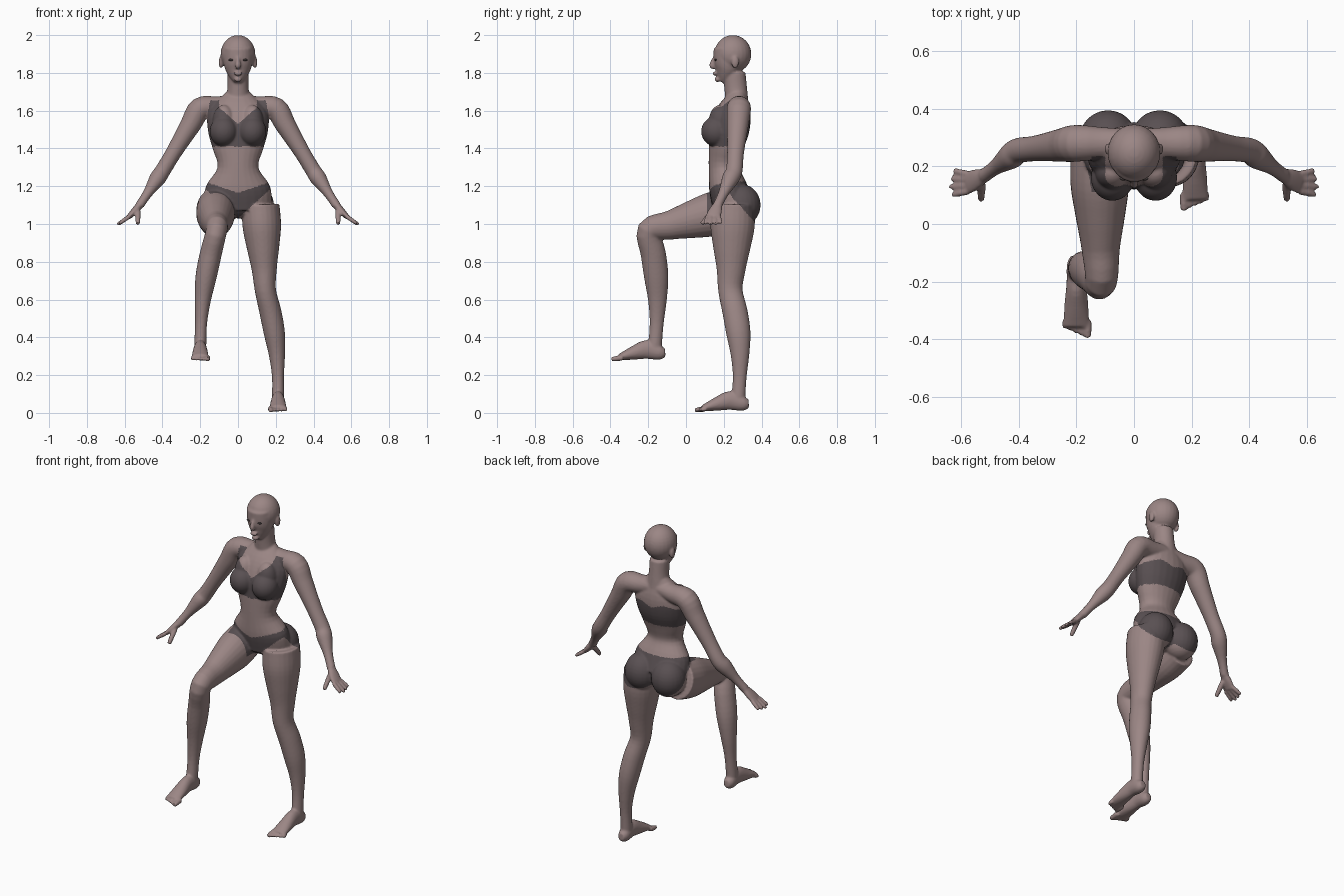
import bpy, bmesh, math
from mathutils import Vector, Matrix

cube = bpy.data.objects.get("Cube")
if cube:
    bpy.data.objects.remove(cube, do_unlink=True)

SIDEWAYS, FORE_AFT = Vector((1, 0, 0)), Vector((0, 1, 0))
LEFT, RIGHT = 1, -1


def make_material(name, rgb):
    material = bpy.data.materials.new(name)
    material.use_nodes = True
    material.diffuse_color = (*rgb, 1)
    shader = material.node_tree.nodes["Principled BSDF"]
    shader.inputs["Base Color"].default_value = (*rgb, 1)
    return material


def smooth_rows(rows, steps=4):
    """Catmull-Rom interpolation of a list of vectors."""
    rows = [2 * rows[0] - rows[1]] + rows + [2 * rows[-1] - rows[-2]]
    result = []
    for a, b, c, d in zip(rows, rows[1:], rows[2:], rows[3:]):
        for step in range(steps):
            t = step / steps
            result.append(b + (c - a) * t / 2 + (2 * a - 5 * b + 4 * c - d) * t * t / 2
                          + (3 * b - a - 3 * c + d) * t ** 3 / 2)
    return result + [rows[-2]]


def tube(bm, points, widths, depths, axis=SIDEWAYS, sides=24):
    """Closed tube of ellipses along a path; widths are measured along the axis."""
    rows = smooth_rows([Vector((*p, w, d)) for p, w, d in zip(points, widths, depths)])
    centres = [Vector(row[:3]) for row in rows]
    rings = []
    for i, row in enumerate(rows):
        before, after = centres[max(i - 1, 0)], centres[min(i + 1, len(rows) - 1)]
        along = (after - before).normalized()
        across = (axis - along * axis.dot(along)).normalized()
        other = along.cross(across)
        ring = []
        for k in range(sides):
            angle = math.tau * k / sides
            ring.append(bm.verts.new(centres[i] + across * row[3] * math.cos(angle)
                                     + other * row[4] * math.sin(angle)))
        rings.append(ring)
    for low, high in zip(rings, rings[1:]):
        for k in range(sides):
            n = (k + 1) % sides
            bm.faces.new((low[k], low[n], high[n], high[k]))
    bm.faces.new(rings[0][::-1])
    bm.faces.new(rings[-1])


def ball(bm, centre, radii):
    place = Matrix.Translation(centre) @ Matrix.Diagonal((*radii, 1))
    bmesh.ops.create_uvsphere(bm, u_segments=24, v_segments=16, radius=1, matrix=place)


def pair(bm, centre, radii):
    x, y, z = centre
    for side in (LEFT, RIGHT):
        ball(bm, (side * x, y, z), radii)


def jointed(bm, joints, profiles, flat, axis, bow=Vector()):
    """Limb through its joints; each bone has evenly spaced radii, and the last one bows."""
    points, radii = [], []
    for start, end, profile in zip(joints, joints[1:], profiles):
        for k, radius in enumerate(profile):
            t = k / len(profile)
            bend = bow * math.sin(math.pi * t) if end is joints[-1] else Vector()
            points.append(start.lerp(end, t) + bend)
            radii.append(radius)
    tube(bm, points + [joints[-1]], radii + radii[-1:],
         [r * flat for r in radii + radii[-1:]], axis)


def digit(bm, start, end, radius, axis=SIDEWAYS):
    """Finger or toe, tapering to its tip."""
    start, end = Vector(start), Vector(end)
    taper = [radius, radius * 0.95, radius * 0.75]
    tube(bm, [start, start.lerp(end, 0.6), end], taper, taper, axis, 12)


def build_torso(bm):
    middles = [.25, .22, .2, .21, .23, .255, .28]
    widths = [.18, .17, .108, .135, .16, .155, .06]
    depths = [.11, .1, .08, .09, .105, .09, .04]
    spine = [(0, y, 1.1 + k / 10) for k, y in enumerate(middles)]
    tube(bm, spine, widths, depths)
    ball(bm, (0, .25, 1.08), (.1, .09, .05))
    pair(bm, (.09, .295, 1.1), (.1, .1, .11))
    # Breasts, with a slope up to the collar
    pair(bm, (.075, .16, 1.49), (.075, .08, .08))
    pair(bm, (.075, .18, 1.54), (.06, .06, .09))


def build_head(bm):
    neck = [(0, .275, 1.6), (0, .265, 1.7), (0, .255, 1.8)]
    tube(bm, neck, [.085, .058, .055], [.06, .06, .06])
    ball(bm, (0, .248, 1.9), (.092, .098, .1))
    # Face from chin to brow
    heights = [1.755, 1.78, 1.82, 1.87, 1.93]
    widths = [.02, .044, .068, .079, .08]
    face = [(0, .17 + w * 0.7, z) for z, w in zip(heights, widths)]
    tube(bm, face, widths, widths)
    # Nose, lips, chin and ears
    nose = [(0, .153, 1.885), (0, .137, 1.84), (0, .15, 1.825)]
    tube(bm, nose, [.008, .015, .012], [.01, .014, .008], sides=12)
    ball(bm, (0, .152, 1.796), (.024, .012, .01))
    ball(bm, (0, .167, 1.765), (.02, .016, .014))
    pair(bm, (.09, .26, 1.857), (.012, .02, .033))


def build_arm(bm, side):
    collar = Vector((side * .02, .28, 1.635))
    shoulder = Vector((side * .2, .28, 1.61))
    elbow = Vector((side * .4, .255, 1.28))
    wrist = Vector((side * .52, .168, 1.1))
    profiles = [[.05, .056], [.064, .058, .05, .044], [.044, .046, .038, .029, .025]]
    jointed(bm, [collar, shoulder, elbow, wrist], profiles, 0.95, FORE_AFT)
    # Palm and digits
    reach = Vector((side * .055, -.025, -.06))
    knuckles = wrist + reach
    tube(bm, [wrist, wrist.lerp(knuckles, .5), knuckles], [.025, .036, .04],
         [.02, .018, .014], FORE_AFT)
    for k in range(4):
        spread = Vector((0, .02 * (k - 1.5), 0))
        way = Vector((side * .065, 0, -.045)) * (1 - abs(k - 1.2) / 8)
        digit(bm, knuckles + spread, knuckles + spread * 1.4 + way, .012, FORE_AFT)
    thumb = wrist + Vector((side * .01, -.025, -.03))
    digit(bm, thumb, thumb + Vector((0, -.06, -.07)), .015)


def build_leg(bm, side, hip, knee, ankle):
    hip, knee, ankle = Vector(hip), Vector(knee), Vector(ankle)
    thigh, shin = [.1, .102, .086, .067], [.056, .058, .056, .043, .032]
    jointed(bm, [hip, knee, ankle], [thigh, shin], 1.15, SIDEWAYS,
            Vector((side * .022, .027, 0)))
    # Foot from heel to ball, then toes growing towards the inside
    reaches = [.055, .025, -.04, -.11, -.19]
    lifts = [.05, .05, .066, .048, .024]
    widths = [.02, .033, .034, .041, .046]
    depths = [.022, .04, .05, .037, .016]
    sole = ankle - Vector((0, 0, .08))
    tube(bm, [sole + Vector((0, y, z)) for y, z in zip(reaches, lifts)], widths, depths)
    for k in range(5):
        root = sole + Vector((side * .0195 * (k - 2), -.17, .022))
        tip = root + Vector((0, k / 120 - .06, -.008))
        digit(bm, root, tip, .011 if k else .015)


def in_top(x, y, z):
    if not 1.41 < z < 1.655:
        return False
    if y > .235:
        return x < .178 and z < 1.555 - abs(x - .08) / 3
    outer = .178 - max(0, z - 1.5) / 5
    return x < outer and (x > .1 or z < 1.53 + .87 * x)


def in_briefs(x, y, z):
    if x > .24 or y < .11 or z < 1:
        return False
    upper = 1.165 + x / 3 if y < .22 else 1.225
    lower = min(1.03 + .9 * x, 1.41 - 1.1 * y)
    return lower < z < upper


def add_object(name, bm, materials):
    mesh = bpy.data.meshes.new(name)
    bmesh.ops.recalc_face_normals(bm, faces=bm.faces)
    bm.to_mesh(mesh)
    bm.free()
    for material in materials:
        mesh.materials.append(material)
    result = bpy.data.objects.new(name, mesh)
    bpy.context.collection.objects.link(result)
    return result


skin = make_material("skin", (.33, .24, .235))
cloth = make_material("dark_cloth", (.1, .08, .085))
eye_dark = make_material("eye_dark", (.05, .04, .04))

# Body parts, one leg standing and one stepping up
bm = bmesh.new()
build_torso(bm)
build_head(bm)
for side in (LEFT, RIGHT):
    build_arm(bm, side)
build_leg(bm, LEFT, (.12, .25, 1.1), (.145, .235, .65), (.212, .277, .08))
build_leg(bm, RIGHT, (-.12, .25, 1.08), (-.114, -.195, .965), (-.2, -.165, .35))
body = add_object("body", bm, [skin, cloth])

# Fuse the parts into one skin
fuse = body.modifiers.new("fuse", "REMESH")
fuse.mode = "VOXEL"
fuse.voxel_size = .006
relax = body.modifiers.new("relax", "SMOOTH")
relax.iterations = 5
graph = bpy.context.evaluated_depsgraph_get()
body.data = bpy.data.meshes.new_from_object(body.evaluated_get(graph))
body.modifiers.clear()

# Two-piece clothing
for face in body.data.polygons:
    x, y, z = face.center
    face.material_index = int(in_top(abs(x), y, z) or in_briefs(abs(x), y, z))
    face.use_smooth = True

# Eyes
bm = bmesh.new()
pair(bm, (.036, .157, 1.869), (.014, .006, .006))
eyes = add_object("eyes", bm, [eye_dark])
eyes.data.shade_smooth()
